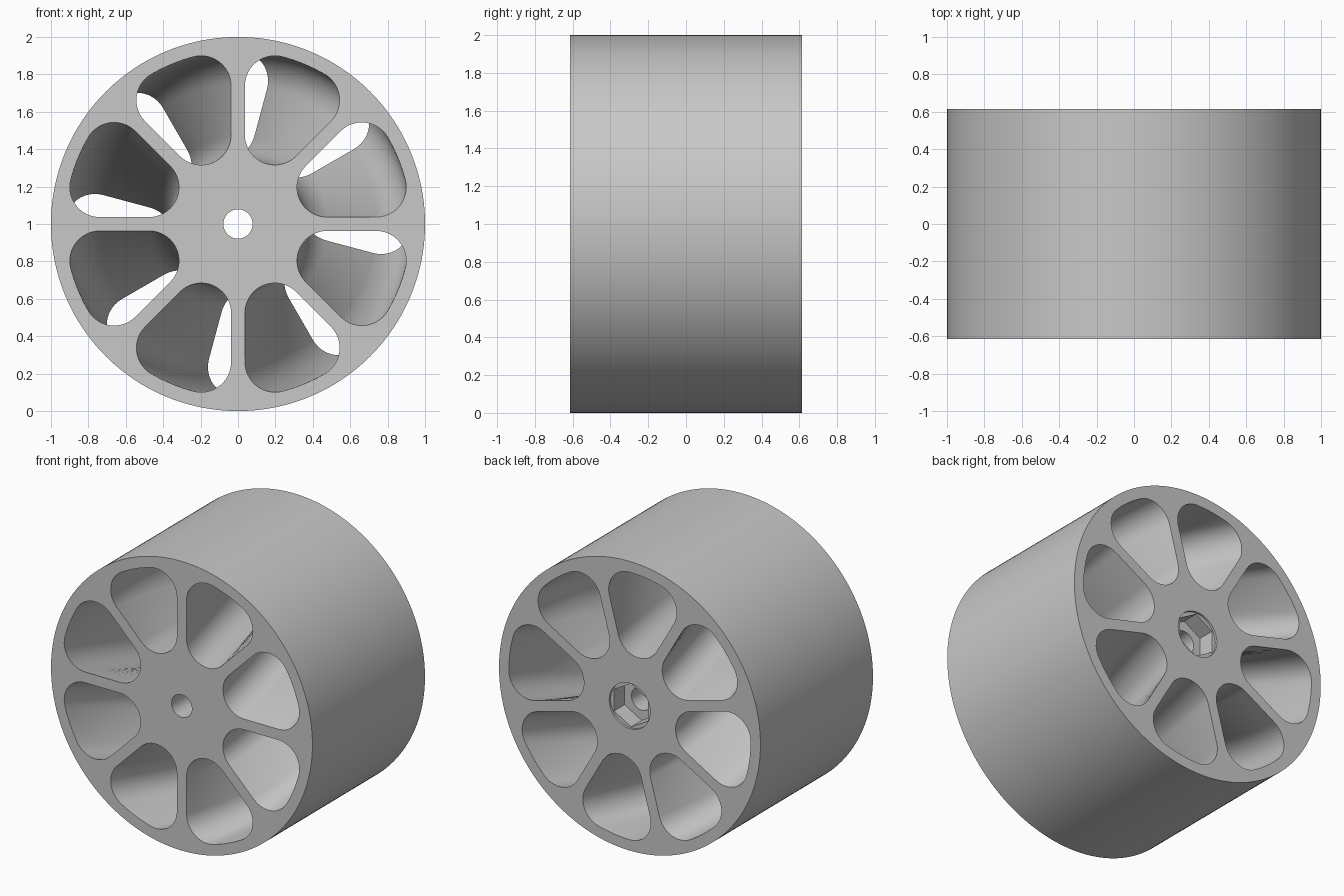
import bpy, bmesh
from math import pi, sin, cos, radians, atan2, sqrt

cube = bpy.data.objects.get("Cube")
if cube:
    bpy.data.objects.remove(cube)

HALF = 0.615             # half width of the wheel
SPOKES = 8
STEP = 2 * pi / SPOKES
TWIST = radians(30)      # spoke twist from front to back

grey = bpy.data.materials.new("light_grey")
grey.use_nodes = True
grey.diffuse_color = (0.58, 0.58, 0.58, 1)
grey.node_tree.nodes["Principled BSDF"].inputs["Base Color"].default_value = (0.58, 0.58, 0.58, 1)


def make_object(name, bm):
    bmesh.ops.recalc_face_normals(bm, faces=bm.faces)
    mesh = bpy.data.meshes.new(name)
    bm.to_mesh(mesh)
    bm.free()
    mesh.materials.append(grey)
    obj = bpy.data.objects.new(name, mesh)
    bpy.context.collection.objects.link(obj)
    return obj


def loft(bm, rings):
    """Closed solid through rings of equal length."""
    loops = [[bm.verts.new(p) for p in ring] for ring in rings]
    n = len(loops[0])
    for a, b in zip(loops, loops[1:]):
        for i in range(n):
            j = (i + 1) % n
            bm.faces.new((a[i], a[j], b[j], b[i]))
    bm.faces.new(loops[0])
    bm.faces.new(loops[-1])


def disc(name, radius, sides, y0, y1, turn=0.0):
    """Prism along the axle."""
    bm = bmesh.new()
    angles = [turn + 2 * pi * i / sides for i in range(sides)]
    loft(bm, [[(radius * cos(a), y, 1 + radius * sin(a)) for a in angles] for y in (y0, y1)])
    return make_object(name, bm)


def arc(cx, cz, radius, start, end, n):
    return [(cx + radius * cos(start + (end - start) * i / n),
             cz + radius * sin(start + (end - start) * i / n)) for i in range(n + 1)]


def window_profile():
    """Rounded wedge between two spokes, as (radius, angle) pairs."""
    fillet, rim, gap = 0.16, 0.925, 0.037
    c = fillet + gap
    mid = STEP / 2
    outer_x = sqrt((rim - fillet) ** 2 - c ** 2)
    corner = atan2(c, outer_x)
    half = arc(c / sin(mid) * cos(mid), c, fillet, pi + mid, 1.5 * pi, 9)
    half += arc(outer_x, c, fillet, -pi / 2, corner, 12)
    half += arc(0, 0, rim, corner, mid, 4)[1:]
    polar = [(sqrt(x * x + z * z), atan2(z, x)) for x, z in half]
    return polar + [(r, STEP - a) for r, a in reversed(polar[1:-1])]


def window_cutter():
    """Twisted tubes for all the openings."""
    bm = bmesh.new()
    profile = window_profile()
    slices = 22
    for k in range(SPOKES):
        rings = []
        for s in range(-1, slices + 2):
            t = s / slices
            turn = k * STEP + t * TWIST
            rings.append([(r * cos(a + turn), HALF * (2 * t - 1), 1 + r * sin(a + turn))
                          for r, a in profile])
        loft(bm, rings)
    return make_object("window_cutter", bm)


# Wheel body with windows, axle bore, hexagonal socket and round recess
wheel = disc("wheel", 1.0, 160, -HALF, HALF)
cutters = [
    window_cutter(),
    disc("bore_cutter", 0.078, 48, -1, 1),
    disc("hex_cutter", 0.15, 6, HALF - 0.13, 1, pi / 2),
    disc("recess_cutter", 0.157, 48, HALF - 0.015, 1),
]

bpy.ops.object.select_all(action='DESELECT')
bpy.context.view_layer.objects.active = wheel
wheel.select_set(True)
for cutter in cutters:
    cutter.hide_render = True
    mod = wheel.modifiers.new(cutter.name, 'BOOLEAN')
    mod.operation = 'DIFFERENCE'
    mod.solver = 'EXACT'
    mod.object = cutter
    bpy.ops.object.modifier_apply(modifier=mod.name)
    bpy.data.objects.remove(cutter)

bpy.ops.object.shade_smooth_by_angle(angle=radians(30))
